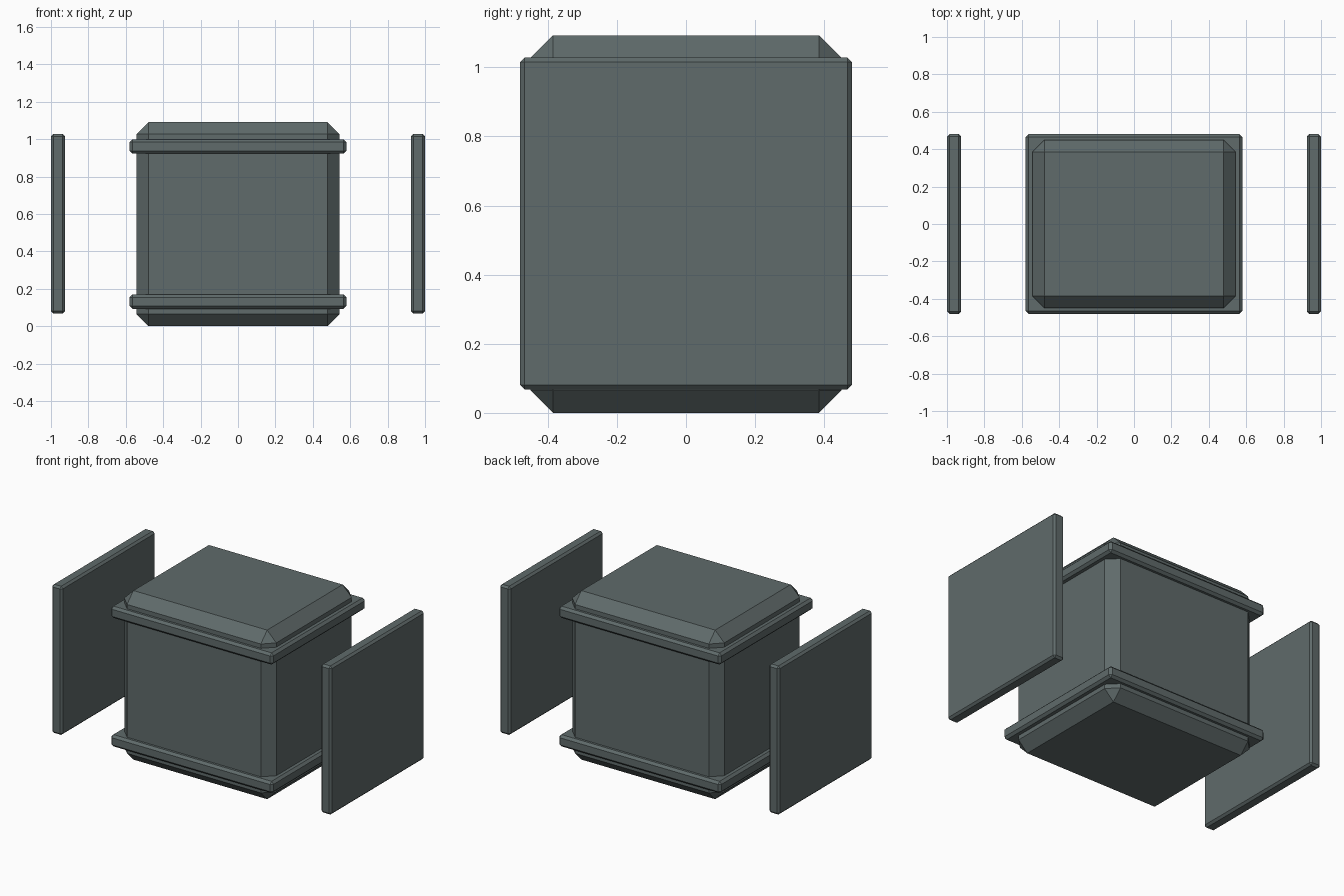
import bpy
import bmesh

if "Cube" in bpy.data.objects:
    bpy.data.objects.remove(bpy.data.objects["Cube"])

# Dark slate grey-green finish shared by all parts
slate = bpy.data.materials.new("slate")
slate.diffuse_color = (0.115, 0.145, 0.145, 1)
slate.use_nodes = True
slate.node_tree.nodes["Principled BSDF"].inputs["Base Color"].default_value = slate.diffuse_color


def chamfered_box(name, center, size, chamfer):
    """Box with every edge cut by a single flat chamfer."""
    bm = bmesh.new()
    bmesh.ops.create_cube(bm, size=1)
    bmesh.ops.scale(bm, vec=size, verts=bm.verts)
    bmesh.ops.bevel(bm, geom=bm.edges[:], offset=chamfer, segments=1,
                    affect='EDGES', profile=0.5)
    mesh = bpy.data.meshes.new(name)
    bm.to_mesh(mesh)
    bm.free()
    mesh.materials.append(slate)
    obj = bpy.data.objects.new(name, mesh)
    obj.location = center
    bpy.context.collection.objects.link(obj)
    return obj


MID_Z = 0.546

# Main crate body
chamfered_box("crate_body", (0, 0, MID_Z), (1.086, 0.90, 1.092), 0.065)

# Horizontal bands near the bottom and top
for label, side in (("lower", -1), ("upper", 1)):
    chamfered_box(label + "_band", (0, 0, MID_Z + side * 0.415),
                  (1.16, 0.96, 0.076), 0.015)

# Detached upright side panels
for label, side in (("left", -1), ("right", 1)):
    chamfered_box(label + "_panel", (side * 0.962, 0, MID_Z + 0.002),
                  (0.076, 0.96, 0.96), 0.013)
